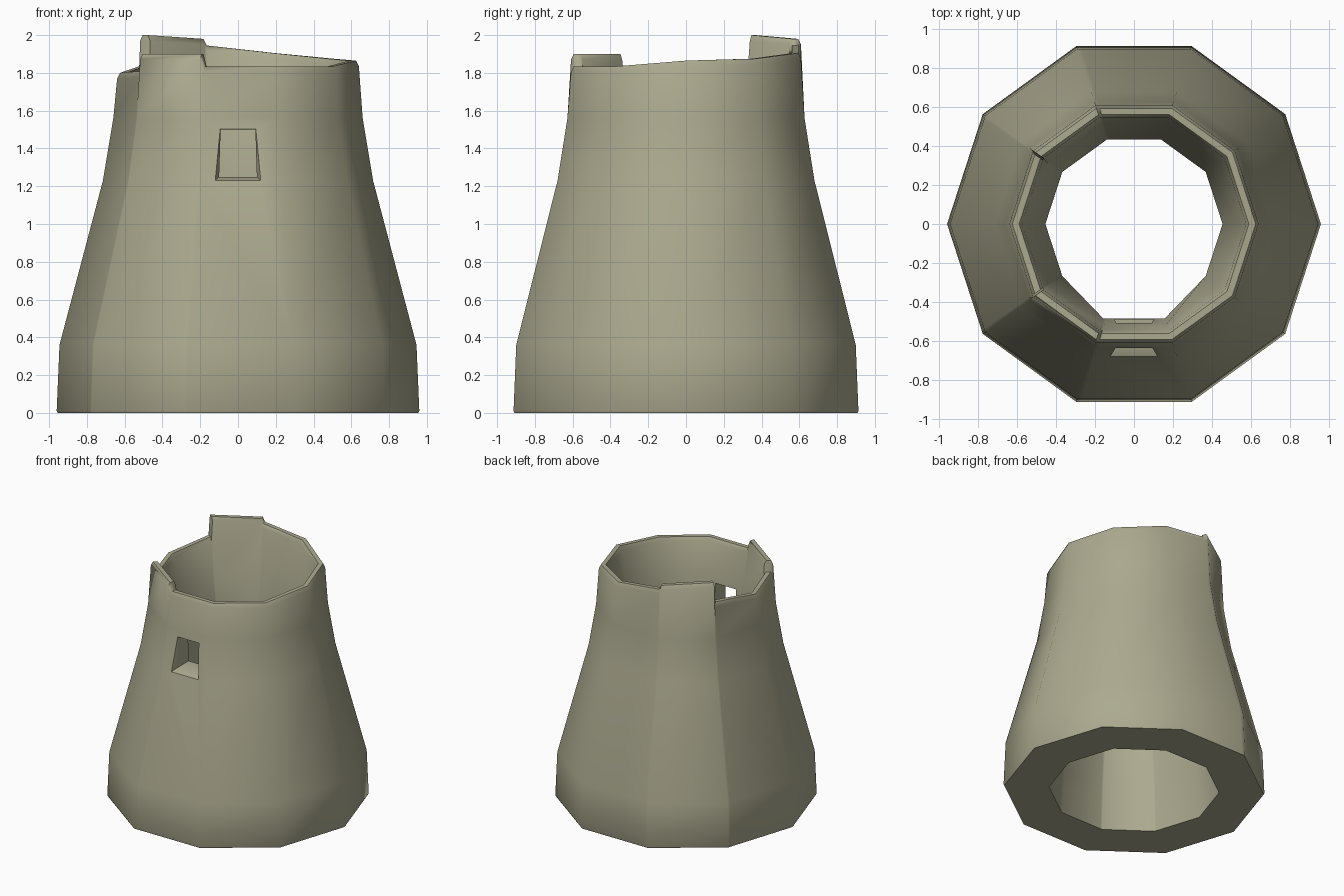
import bpy, bmesh, math

cube = bpy.data.objects.get("Cube")
if cube:
    bpy.data.objects.remove(cube)

stone = bpy.data.materials.new("olive_stone")
colour = (0.41, 0.40, 0.275, 1)
stone.diffuse_color = colour
stone.use_nodes = True
stone.node_tree.nodes["Principled BSDF"].inputs["Base Color"].default_value = colour

SECTOR = math.radians(36)
# Rim height by angle; close pairs form the steps of the broken battlements
RIM = {0: 1.865, 36: 1.875, 72: 1.905, 106.5: 1.945, 108: 1.98, 144: 2.0,
       145: 1.84, 180: 1.80, 215: 1.81, 216: 1.90, 252: 1.90, 253.5: 1.835,
       288: 1.835, 324: 1.835}
# Wall profile as (radius, height); heights in the rim are measured from its top
OUTER = [(0.955, 0), (0.96, 0.01), (0.945, 0.36), (0.715, 1.23), (0.66, 1.56)]
LIP = [(0.64, -0.03), (0.625, 0), (0.59, 0), (0.575, -0.03)]
INNER = [(0.54, 1.56), (0.455, 1.2), (0.60, 0.36), (0.625, 0)]


def on_decagon(radius, angle, z):
    """Point on a ten-sided ring with a corner on the x axis."""
    offset = angle % SECTOR - SECTOR / 2
    r = radius * math.cos(SECTOR / 2) / math.cos(offset)
    return (r * math.cos(angle), r * math.sin(angle), z)


def make_object(name, bm):
    bmesh.ops.recalc_face_normals(bm, faces=bm.faces)
    mesh = bpy.data.meshes.new(name)
    bm.to_mesh(mesh)
    bm.free()
    mesh.materials.append(stone)
    obj = bpy.data.objects.new(name, mesh)
    bpy.context.collection.objects.link(obj)
    return obj


# Tower wall: a closed profile swept around the decagon
bm = bmesh.new()
columns = []
for degrees, top in RIM.items():
    angle = math.radians(degrees)
    alcove = 250 < degrees < 290
    profile = OUTER + [(r, top + dz) for r, dz in LIP]
    # The inside of the window wall is thinner
    profile += [(max(r, 0.51) if alcove else r, z) for r, z in INNER]
    columns.append([bm.verts.new(on_decagon(r, angle, z)) for r, z in profile])
for i, column in enumerate(columns):
    following = columns[(i + 1) % len(columns)]
    for j in range(len(column)):
        k = (j + 1) % len(column)
        bm.faces.new((column[j], following[j], following[k], column[k]))
tower = make_object("tower_wall", bm)

# Window cutter: a passage that flares at the outer face
bm = bmesh.new()
rings = []
for y, half_width, low, high in [(-0.8, 0.17, 1.18, 1.57), (-0.63, 0.1, 1.25, 1.5),
                                 (-0.3, 0.1, 1.25, 1.5)]:
    rings.append([bm.verts.new((x * half_width, y, z)) for x, z in
                  ((-1, low), (1, low), (0.92, high), (-0.92, high))])
for a, b in zip(rings, rings[1:]):
    for j in range(4):
        k = (j + 1) % 4
        bm.faces.new((a[j], a[k], b[k], b[j]))
bm.faces.new(rings[0])
bm.faces.new(rings[-1])
cutter = make_object("window_cutter", bm)
cutter.hide_render = True

cut = tower.modifiers.new("window", "BOOLEAN")
cut.operation = "DIFFERENCE"
cut.solver = "EXACT"
cut.object = cutter
bpy.ops.object.select_all(action="DESELECT")
bpy.context.view_layer.objects.active = tower
tower.select_set(True)
bpy.ops.object.modifier_apply(modifier=cut.name)
bpy.data.objects.remove(cutter)
bpy.ops.object.shade_smooth_by_angle(angle=math.radians(50))
